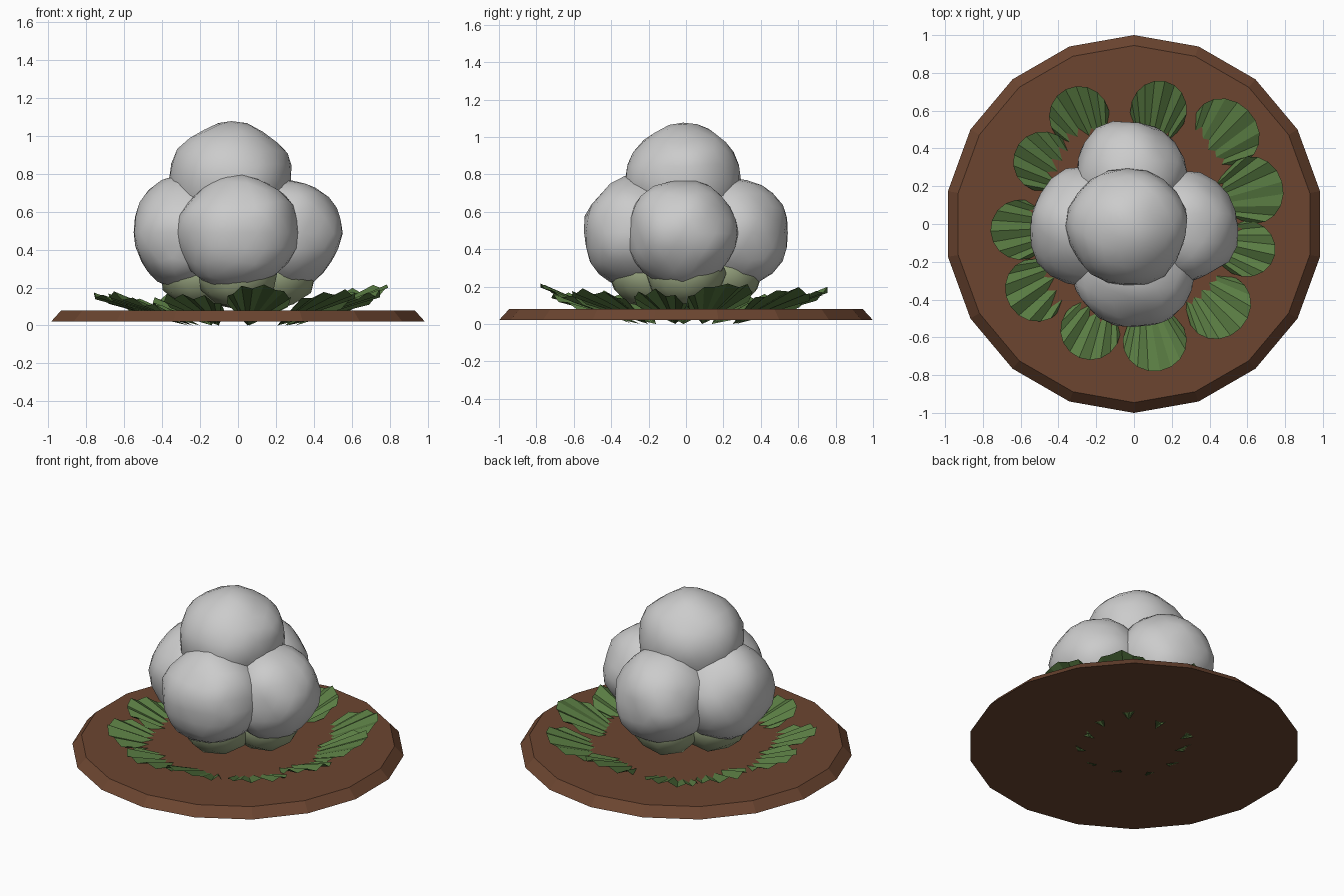
import bpy, bmesh, random
from math import sin, cos, pi, radians, hypot, atan2
from mathutils import Vector, noise

if "Cube" in bpy.data.objects:
    bpy.data.objects.remove(bpy.data.objects["Cube"])


def material(name, rgb):
    m = bpy.data.materials.new(name)
    m.diffuse_color = (*rgb, 1)
    m.use_nodes = True
    m.node_tree.nodes["Principled BSDF"].inputs["Base Color"].default_value = m.diffuse_color
    return m


soil_mat = material("soil_brown", (0.15, 0.06, 0.03))
leaf_mat = material("leaf_green", (0.10, 0.20, 0.055))
husk_mat = material("husk_green", (0.32, 0.38, 0.22))


def make(name, bm, mat=None, smooth=False):
    me = bpy.data.meshes.new(name)
    bmesh.ops.recalc_face_normals(bm, faces=bm.faces)
    for f in bm.faces:
        f.smooth = smooth
    bm.to_mesh(me)
    bm.free()
    ob = bpy.data.objects.new(name, me)
    bpy.context.collection.objects.link(ob)
    if mat:
        me.materials.append(mat)
    return ob


# Soil: 18-sided disc with a bevelled rim, one corner on the y axis
bm = bmesh.new()
rings = []
for r, z in ((1.0, 0.02), (0.945, 0.08)):
    rings.append([bm.verts.new((r * sin(i * pi / 9), r * cos(i * pi / 9), z)) for i in range(18)])
for i in range(18):
    j = (i + 1) % 18
    bm.faces.new((rings[0][i], rings[0][j], rings[1][j], rings[1][i]))
bm.faces.new(rings[0])
bm.faces.new(rings[1])
make("soil_disc", bm, soil_mat)


# Fluffy bolls: slightly lumpy round balls
def ball(name, centre, radii, seed, lump, mat=None, sub=3):
    bm = bmesh.new()
    bmesh.ops.create_icosphere(bm, subdivisions=sub, radius=1)
    c = Vector(centre)
    for v in bm.verts:
        d = v.co.normalized()
        k = 1 + lump * noise.noise(d * 1.6 + Vector((seed * 7.3, seed * 3.1, 0.5)))
        v.co = c + Vector(a * b * k for a, b in zip(d, radii))
    return make(name, bm, mat, True)


ball("top_boll", (-0.035, -0.015, 0.765), (0.325, 0.31, 0.305), 1, 0.07)
ball("front_boll", (0.0, -0.255, 0.49), (0.325, 0.30, 0.305), 2, 0.08)
ball("back_boll", (-0.02, 0.255, 0.485), (0.295, 0.30, 0.295), 3, 0.08)
ball("left_boll", (-0.265, -0.015, 0.49), (0.295, 0.315, 0.30), 4, 0.08)
ball("right_boll", (0.255, -0.02, 0.485), (0.295, 0.295, 0.29), 5, 0.08)

# Pale husk cup under each outer boll
for i, side in enumerate(("right", "back", "left", "front")):
    a = i * pi / 2
    ball(side + "_husk", (0.2 * cos(a), 0.2 * sin(a), 0.27), (0.215, 0.215, 0.185), 10 + i, 0.05, husk_mat, 2)

# Leaves: pleated fans rising outward from the soil
# (centre x, centre y of the outer lobe, half width, tip height)
leaves = [(0.13, 0.60, 0.15, 0.18), (-0.29, 0.57, 0.16, 0.16), (-0.48, 0.33, 0.16, 0.15),
          (-0.60, -0.03, 0.16, 0.16), (-0.52, -0.35, 0.17, 0.16), (-0.23, -0.56, 0.16, 0.16),
          (0.11, -0.62, 0.17, 0.20), (0.45, -0.44, 0.18, 0.18), (0.59, -0.13, 0.15, 0.17),
          (0.63, 0.18, 0.18, 0.21), (0.49, 0.49, 0.19, 0.18)]
rng = random.Random(4)
for n, (x, y, w, h) in enumerate(leaves):
    bm = bmesh.new()
    r, ang = hypot(x, y), atan2(y, x)
    out = Vector((cos(ang), sin(ang), 0))
    side = Vector((-sin(ang), cos(ang), 0))
    r0 = r - 0.34
    apex = bm.verts.new(out * r0)
    tilt = rng.uniform(-0.1, 0.1)
    rim = []
    for i in range(11):
        a = radians(-105 + 21 * i)
        u, v = r + 0.16 * cos(a), w * sin(a)
        z = h * (u - r0) / 0.5 + tilt * v + (0.012 if i % 2 else -0.012) + rng.uniform(-0.008, 0.008)
        rim.append(bm.verts.new(out * u + side * v + Vector((0, 0, z))))
    for p, q in zip(rim, rim[1:]):
        bm.faces.new((apex, p, q))
    ob = make("leaf_%02d" % (n + 1), bm, leaf_mat)
    # face the leaf surface upward
    if sum(p.normal.z for p in ob.data.polygons) < 0:
        ob.data.flip_normals()
